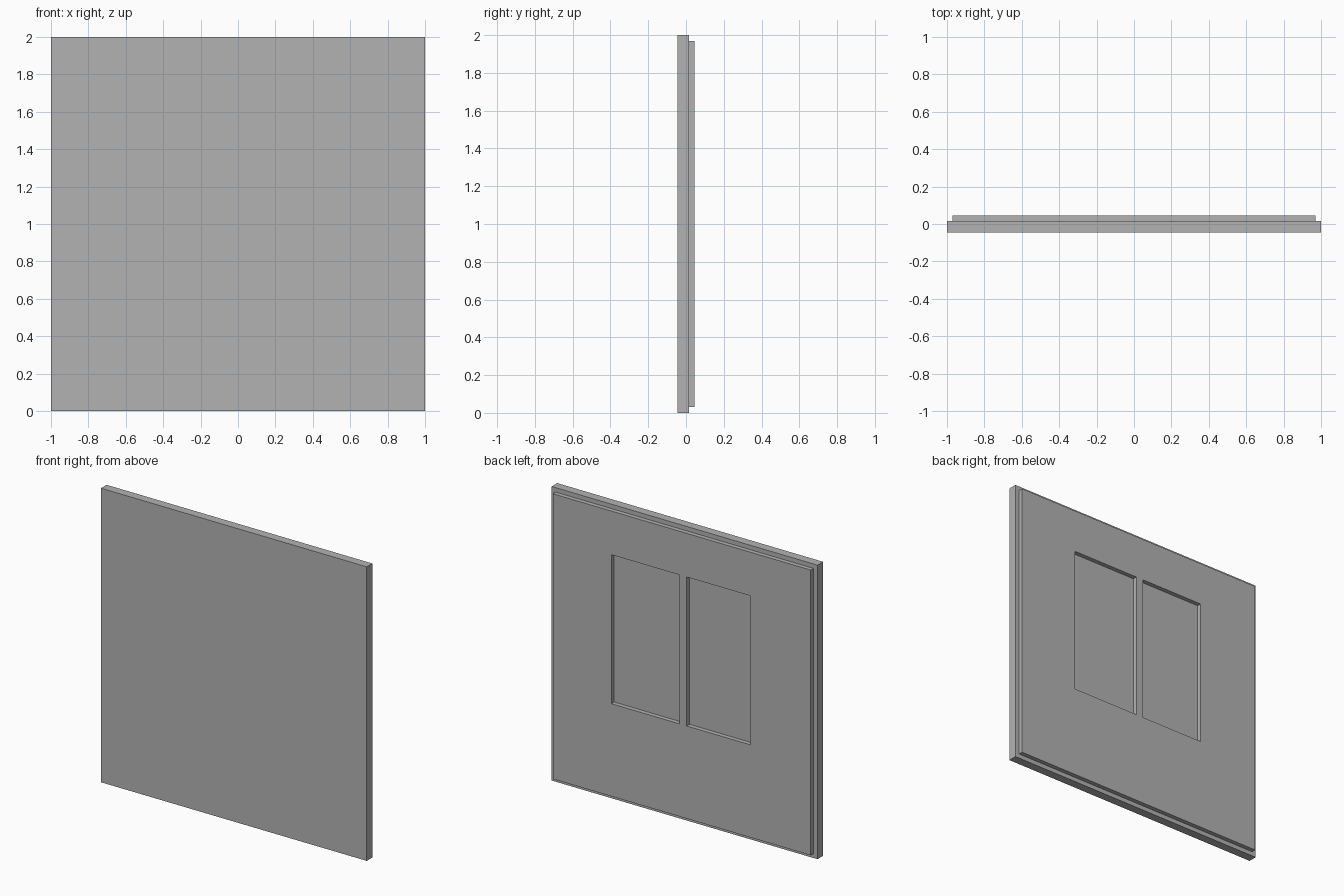
import bpy
import bmesh

cube = bpy.data.objects.get("Cube")
if cube:
    bpy.data.objects.remove(cube, do_unlink=True)

# Single plain grey
grey = bpy.data.materials.new("plain grey")
grey.use_nodes = True
colour = (0.45, 0.45, 0.45, 1)
grey.diffuse_color = colour
grey.node_tree.nodes["Principled BSDF"].inputs["Base Color"].default_value = colour


def add_object(name, bm):
    bmesh.ops.recalc_face_normals(bm, faces=bm.faces)
    mesh = bpy.data.meshes.new(name)
    bm.to_mesh(mesh)
    bm.free()
    mesh.materials.append(grey)
    obj = bpy.data.objects.new(name, mesh)
    bpy.context.collection.objects.link(obj)
    return obj


def box(name, x, y, z):
    """Box given by its (low, high) range on each axis."""
    bm = bmesh.new()
    bmesh.ops.create_cube(bm, size=1)
    for v in bm.verts:
        v.co = [lo + (c + 0.5) * (hi - lo) for c, (lo, hi) in zip(v.co, (x, y, z))]
    return add_object(name, bm)


def pierced_panel(name, y, xs, zs, holes):
    """Panel on a grid of xs and zs, leaving out the cells listed in holes."""
    bm = bmesh.new()
    grid = [[bm.verts.new((x, y[0], z)) for z in zs] for x in xs]
    for i in range(len(xs) - 1):
        for k in range(len(zs) - 1):
            if (i, k) not in holes:
                bm.faces.new((grid[i][k], grid[i + 1][k],
                              grid[i + 1][k + 1], grid[i][k + 1]))
    # Thicken towards the back
    solid = bmesh.ops.extrude_face_region(bm, geom=bm.faces[:], use_keep_orig=True)
    for v in solid["geom"]:
        if isinstance(v, bmesh.types.BMVert):
            v.co.y = y[1]
    # Merge the grid cells into clean flat faces
    bmesh.ops.recalc_face_normals(bm, faces=bm.faces)
    bmesh.ops.dissolve_limit(bm, angle_limit=0.01, verts=bm.verts, edges=bm.edges)
    return add_object(name, bm)


BACK, STEP = 0.045, 0.015

# Plain front slab
box("front_slab", (-1, 1), (-BACK, STEP), (0, 2))

# Raised back panel with two openings side by side
pierced_panel("back_panel", (STEP, BACK),
              xs=(-0.97, -0.517, -0.037, 0.018, 0.53, 0.97),
              zs=(0.03, 0.66, 1.673, 1.97),
              holes={(1, 1), (3, 1)})
